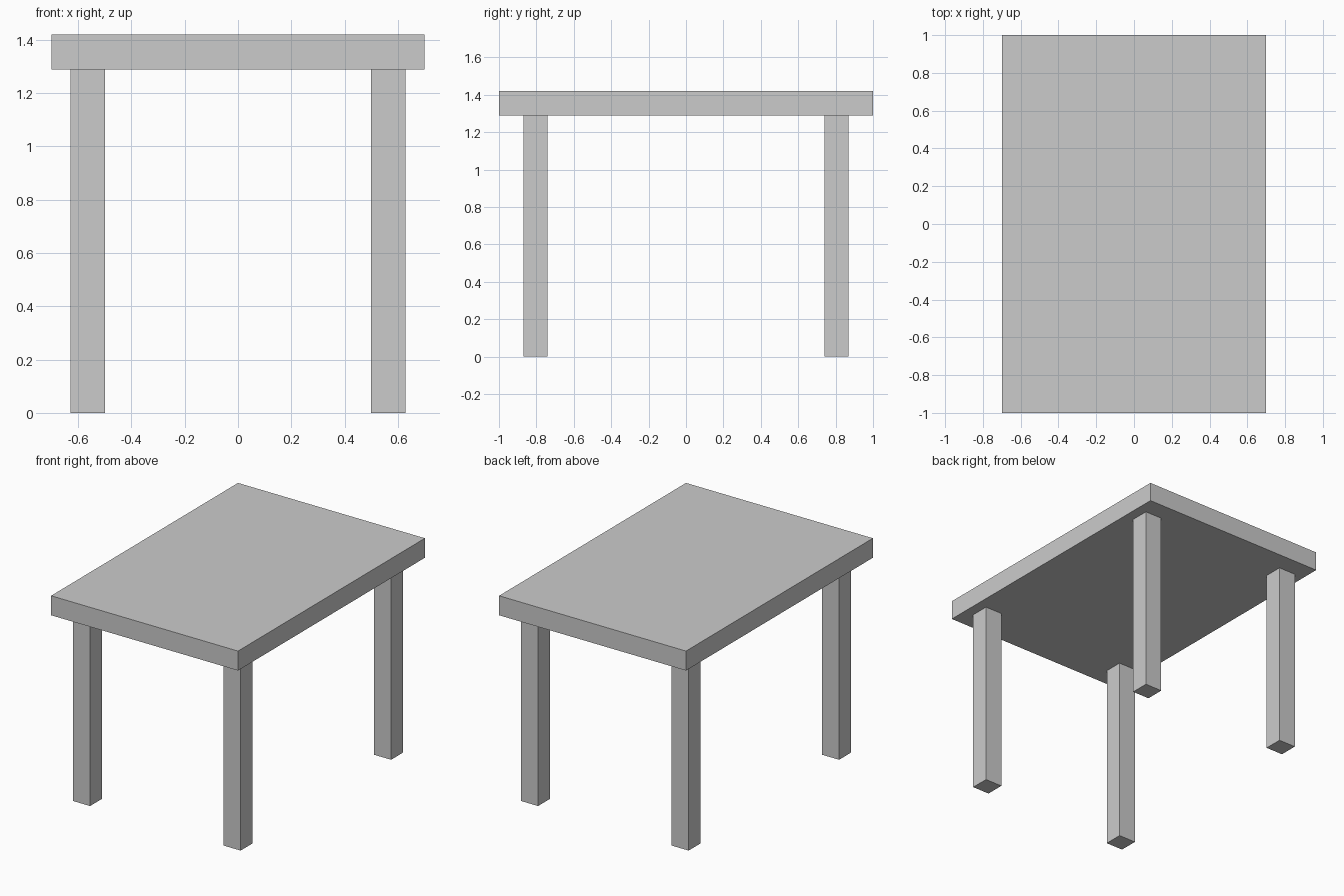
import bpy

if "Cube" in bpy.data.objects:
    bpy.data.objects.remove(bpy.data.objects["Cube"])


def box(name, x, y, z):
    """Add a box spanning the given (min, max) ranges."""
    spans = (x, y, z)
    centre = [(a + b) / 2 for a, b in spans]
    bpy.ops.mesh.primitive_cube_add(size=1, location=centre)
    obj = bpy.context.object
    obj.name = name
    obj.scale = [b - a for a, b in spans]
    bpy.ops.object.transform_apply(location=False, rotation=False, scale=True)
    return obj


TOP, UNDERSIDE = 1.42, 1.288
LEG = 0.129               # square leg thickness
LEG_X, LEG_Y = 0.564, 0.805  # leg centre offsets

# Table top
box("table_top", (-0.7, 0.7), (-1, 1), (UNDERSIDE, TOP))

# Four square legs, inset from the corners
for side, sx in (("left", -1), ("right", 1)):
    for end, sy in (("front", -1), ("back", 1)):
        cx, cy = sx * LEG_X, sy * LEG_Y
        box(f"{end}_{side}_leg",
            (cx - LEG / 2, cx + LEG / 2),
            (cy - LEG / 2, cy + LEG / 2),
            (0, UNDERSIDE))
